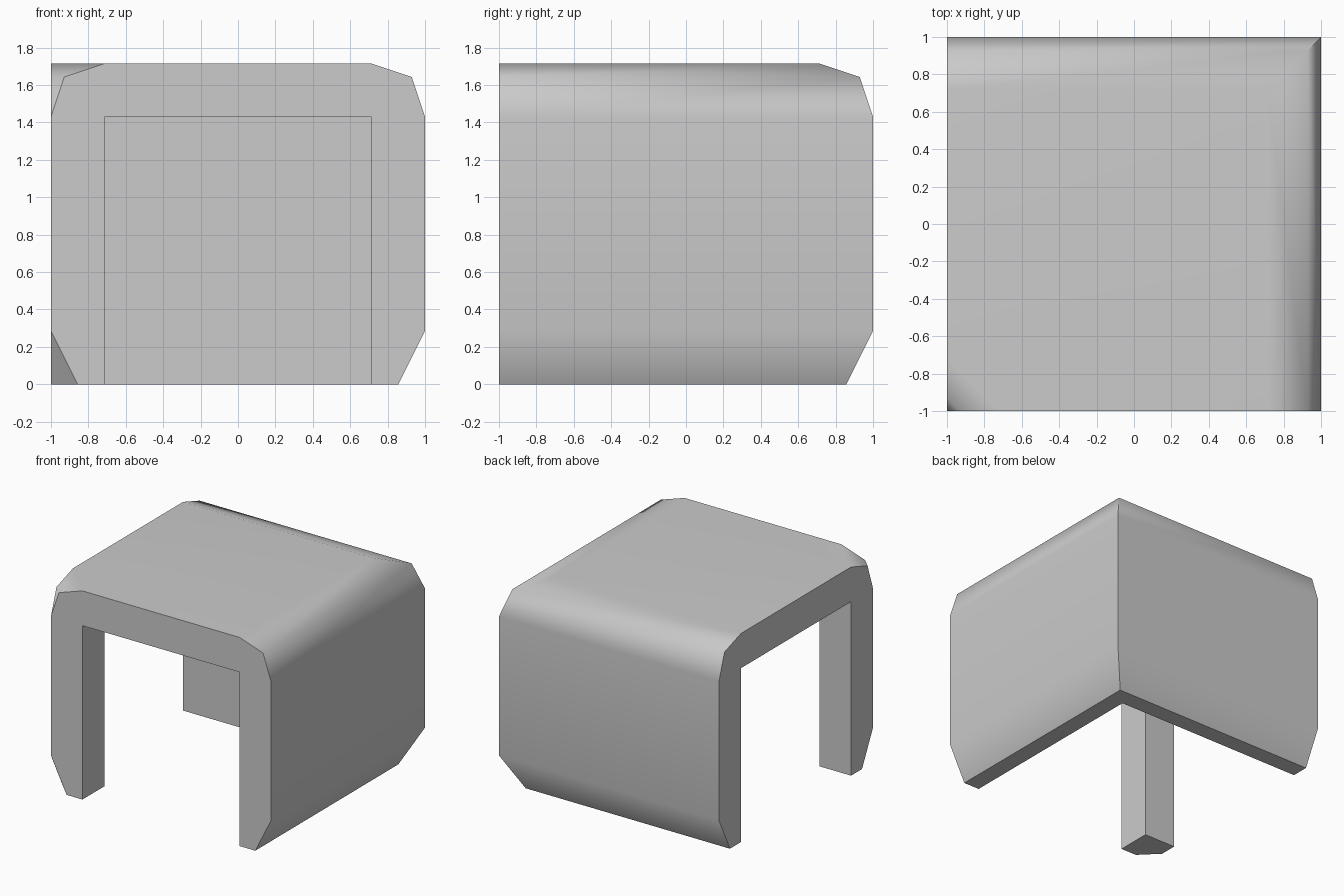
import bpy, bmesh, math

if "Cube" in bpy.data.objects:
    bpy.data.objects.remove(bpy.data.objects["Cube"])

U = 1 / 7  # wall thickness is two units, the block is fourteen wide

# Height and half-width (in units) of each level of the bevelled outer shell
LEVELS = [(0, 6), (2, 7), (10, 7), (11.5, 6.5), (12, 5)]


def ring(bm, z, e):
    c = 7 - e  # cut across the front left corner grows with the bevel
    pts = [(-7 + c, -7), (e, -7), (e, e), (-7, e), (-7, -7 + c)]
    return [bm.verts.new((x * U, y * U, z * U)) for x, y in pts]


def add_object(name, bm):
    bmesh.ops.recalc_face_normals(bm, faces=bm.faces)
    mesh = bpy.data.meshes.new(name)
    bm.to_mesh(mesh)
    bm.free()
    ob = bpy.data.objects.new(name, mesh)
    bpy.context.collection.objects.link(ob)
    return ob


def box(name, lo, hi):
    bm = bmesh.new()
    bmesh.ops.create_cube(bm, size=1)
    for v in bm.verts:
        v.co = [U * (a if c < 0 else b) for c, a, b in zip(v.co, lo, hi)]
    return add_object(name, bm)


# Outer shell: lofted levels, with bevels on the right and back sides
bm = bmesh.new()
rings = [ring(bm, z, e) for z, e in LEVELS]
for a, b in zip(rings, rings[1:]):
    for i in range(5):
        j = (i + 1) % 5
        bm.faces.new((a[i], a[j], b[j], b[i]))
bm.faces.new(rings[0][::-1])
bm.faces.new(rings[-1])
bmesh.ops.remove_doubles(bm, verts=bm.verts, dist=1e-4)
shell = add_object("corner_shelter", bm)

# Front and left openings, leaving two walls, a roof and a corner post
cutters = [box("front_opening", (-5, -9, -2), (5, 5, 10)),
           box("left_opening", (-9, -5, -2), (5, 5, 10))]
bpy.context.view_layer.objects.active = shell
shell.select_set(True)
for cutter in cutters:
    mod = shell.modifiers.new(cutter.name, 'BOOLEAN')
    mod.operation = 'DIFFERENCE'
    mod.solver = 'EXACT'
    mod.object = cutter
    bpy.ops.object.modifier_apply(modifier=mod.name)
    bpy.data.objects.remove(cutter)

# Smooth bevels, with crisp rims on the flat front and left ends
bm = bmesh.new()
bm.from_mesh(shell.data)
bmesh.ops.dissolve_limit(bm, angle_limit=0.01, verts=bm.verts, edges=bm.edges)
for f in bm.faces:
    f.smooth = True
for e in bm.edges:
    on_end = any(all(v.co[k] < -0.999 for v in e.verts) for k in (0, 1))
    e.smooth = not (on_end or e.calc_face_angle(0) > math.radians(60))
bm.to_mesh(shell.data)
bm.free()
weighted = shell.modifiers.new("flat_walls", 'WEIGHTED_NORMAL')
weighted.keep_sharp = True
